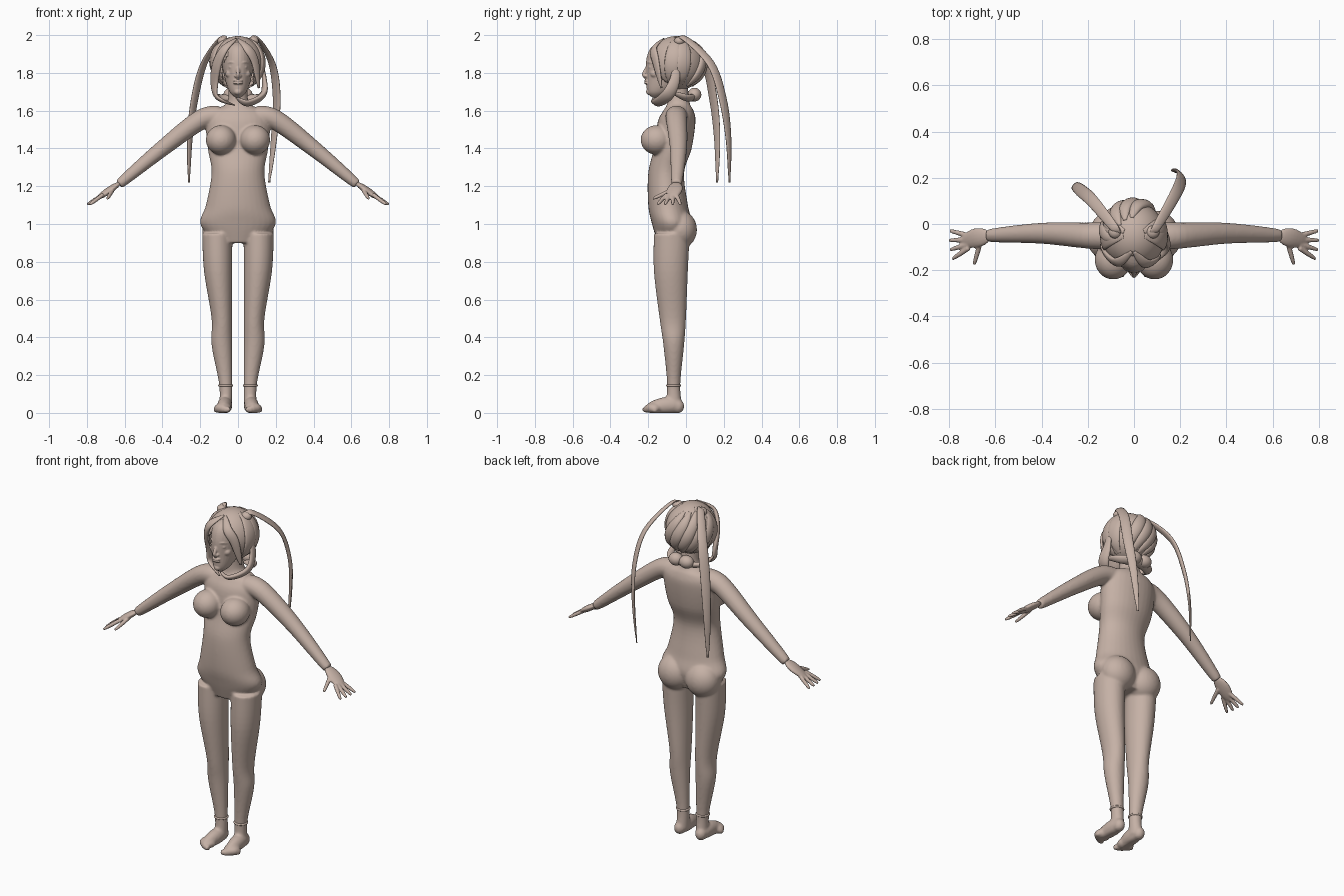
import bpy, bmesh, math
from mathutils import Vector, Matrix

if "Cube" in bpy.data.objects:
    bpy.data.objects.remove(bpy.data.objects["Cube"])

clay = bpy.data.materials.new("warm clay")
clay.use_nodes = True
clay.diffuse_color = (0.56, 0.44, 0.38, 1)
clay.node_tree.nodes["Principled BSDF"].inputs["Base Color"].default_value = clay.diffuse_color

SKULL = Vector((0, -.05, 1.85))
SKULL_RADII = Vector((.135, .145, .145))
SIDES = {"left": 1, "right": -1}


def upward(point):
    return Vector((0, 0, 1))


def forward(point):
    return Vector((0, -1, 0))


def from_skull(point):
    return point - SKULL


def leaf(t):
    """Profile that is full in the middle and thin at both ends."""
    return max(.1, math.sin(math.pi * t)) ** .6


def limb(t):
    return 1 - .55 * t * t


def finger(t):
    return 1 - .5 * t ** 4


def resample(rows, steps=6):
    """Smooth a list of number rows with a Catmull-Rom spline."""
    result = []
    last = len(rows) - 1
    for i in range(last):
        group = (rows[max(i - 1, 0)], rows[i], rows[i + 1], rows[min(i + 2, last)])
        for step in range(steps):
            t = step / steps
            result.append([q + (r - p) * t / 2 + (p - 2.5 * q + 2 * r - s / 2) * t ** 2
                           + (3 * q - p - 3 * r + s) / 2 * t ** 3 for p, q, r, s in zip(*group)])
    return result + [list(rows[-1])]


def loft(bm, rings, sides):
    """Skin a list of rings given as (centre, half axis, other half axis)."""
    angles = [math.tau * i / sides for i in range(sides)]
    loops = [[bm.verts.new(centre + u * math.cos(a) + v * math.sin(a)) for a in angles]
             for centre, u, v in rings]
    for lower, upper in zip(loops, loops[1:]):
        for i in range(sides):
            bm.faces.new((lower[i], lower[i - 1], upper[i - 1], upper[i]))
    bm.faces.new(loops[0])
    bm.faces.new(loops[-1])


def column(bm, rows, sides=32):
    """Upright form from rows of height, one side, other side, front, back."""
    rings = []
    for z, a, b, front, back in resample(rows):
        centre = Vector(((a + b) / 2, (front + back) / 2, z))
        rings.append((centre, Vector(((b - a) / 2, 0, 0)), Vector((0, (back - front) / 2, 0))))
    loft(bm, rings, sides)


def tube(bm, path, width, thickness, profile, outward=upward, sides=16):
    """Flattened form along a path, its thin direction facing outward."""
    points = [Vector(p) for p in resample(path)]
    last = len(points) - 1
    rings = []
    for i, point in enumerate(points):
        tangent = (points[min(i + 1, last)] - points[max(i - 1, 0)]).normalized()
        across = tangent.cross(outward(point)).normalized()
        size = profile(i / last)
        rings.append((point, across * width * size, across.cross(tangent) * thickness * size))
    loft(bm, rings, sides)


def ball(bm, centre, radii, segments=28):
    matrix = Matrix.Translation(centre) @ Matrix.Diagonal((*radii, 1))
    bmesh.ops.create_uvsphere(bm, u_segments=segments, v_segments=segments, radius=1, matrix=matrix)


def finish(name, bm, voxel=None, relax=0):
    """Store the mesh and optionally fuse its parts into one skin."""
    bmesh.ops.recalc_face_normals(bm, faces=bm.faces)
    mesh = bpy.data.meshes.new(name)
    bm.to_mesh(mesh)
    bm.free()
    mesh.materials.append(clay)
    mesh.shade_smooth()
    part = bpy.data.objects.new(name, mesh)
    bpy.context.collection.objects.link(part)
    if voxel:
        fuse = part.modifiers.new("fuse", 'REMESH')
        fuse.mode, fuse.voxel_size, fuse.use_smooth_shade = 'VOXEL', voxel, True
        soften = part.modifiers.new("soften", 'SMOOTH')
        soften.factor, soften.iterations = .5, relax
    return part


def mirrored(path, side):
    return [(side * x, y, z) for x, y, z in path]


# Body: torso, bust, hips, arms, legs and feet fused together
torso = [(.9, .12, -.15, 0), (1, .2, -.18, .03), (1.1, .17, -.2, .01), (1.27, .14, -.2, -.01),
         (1.4, .16, -.17, .03), (1.54, .17, -.15, .05), (1.6, .14, -.12, .04),
         (1.64, .06, -.1, .02), (1.74, .05, -.1, .01)]
leg = [(.95, .19, -.17, .02), (.75, .18, -.17, .01), (.5, .14, -.14, 0),
       (.36, .14, -.12, -.01), (.15, .1, -.1, -.03), (.03, .1, -.11, -.02)]
arm = [(.1, -.05, 1.57), (.2, -.05, 1.55), (.4, -.04, 1.4), (.63, -.05, 1.21)]
foot = [(.07, -.01, .03), (.07, -.1, .04), (.08, -.22, .02)]
bm = bmesh.new()
column(bm, [(z, -half, half, front, back) for z, half, front, back in torso])
for side in SIDES.values():
    column(bm, [(z, side * .03, side * outer, front, back) for z, outer, front, back in leg])
    tube(bm, mirrored(arm, side), .06, .057, limb, sides=24)
    tube(bm, mirrored(foot, side), .04, .045, leaf, sides=24)
    ball(bm, (side * .07, -.045, .035), (.032, .036, .038))         # heel
    ball(bm, (side * .08, -.17, .025), (.046, .045, .03))           # sole
    ball(bm, (side * .09, -.155, 1.445), (.08, .085, .078))         # breast
    ball(bm, (side * .09, -.03, .97), (.1, .088, .1))               # buttock
    for toe in range(5):
        ball(bm, (side * (.05 + .017 * toe), -.214 + .003 * toe ** 2, .018), (.011, .018, .018))
for vert in bm.verts:
    vert.co.z = max(vert.co.z, 0)
finish("body", bm, voxel=.007, relax=6)

# Hands: palm, four fanned fingers and a thumb
palm = [(.62, -.05, 1.22), (.68, -.06, 1.18), (.75, -.08, 1.13)]
bm = bmesh.new()
for side in SIDES.values():
    tube(bm, mirrored(palm, side), .042, .018, leaf)
    digits = [(Vector((.715, -.05 - .018 * i, 1.155)), .25 - .28 * i, .085, -.62) for i in range(4)]
    digits.append((Vector((.665, -.08, 1.178)), -1.3, .1, -.45))
    for base, angle, length, drop in digits:
        reach = Vector((math.cos(angle), math.sin(angle), drop)) * length
        tube(bm, mirrored([base, base + reach / 2, base + reach], side), .011, .011, finger)
finish("hands", bm, voxel=.005, relax=2)

# Ankle bands
for word, side in SIDES.items():
    bpy.ops.mesh.primitive_torus_add(location=(side * .065, -.066, .145),
                                     major_radius=.034, minor_radius=.006)
    band = bpy.context.object
    band.name = word + "_ankle_band"
    band.data.materials.append(clay)
    band.data.shade_smooth()

# Head with nose, eyes, cheeks, brows, lips and chin
skull = [(1.67, .015, -.18, -.14), (1.7, .045, -.205, -.08), (1.77, .07, -.21, .01),
         (1.87, .084, -.21, .06), (1.94, .07, -.18, .05), (1.98, .03, -.1, 0)]
nose = [(0, -.2, 1.84), (0, -.217, 1.81), (0, -.223, 1.79), (0, -.21, 1.777)]
brow = [(.01, -.207, 1.85), (.035, -.197, 1.857), (.06, -.168, 1.85)]
bm = bmesh.new()
column(bm, [(z, -half, half, front, back) for z, half, front, back in skull])
tube(bm, nose, .013, .012, lambda t: .6 + .4 * t, forward)
for side in SIDES.values():
    ball(bm, (side * .033, -.184, 1.83), (.017, .016, .008))
    ball(bm, (side * .014, -.212, 1.784), (.007, .01, .007))
    ball(bm, (side * .043, -.165, 1.795), (.024, .024, .022))
    tube(bm, mirrored(brow, side), .006, .004, leaf)
for height in (1.745, 1.757):
    ball(bm, (0, -.208, height), (.026, .014, .006))
ball(bm, (0, -.192, 1.7), (.022, .02, .018))
finish("head", bm, voxel=.004, relax=3)


# Hair cap, open around the face below a centre parting
def in_face(face):
    x, y, z = face.calc_center_median()
    return y < -.06 and z < 1.965 and abs(x) < min(.015 + (1.965 - z) * .6, .085)


bm = bmesh.new()
ball(bm, SKULL, SKULL_RADII, segments=72)
bmesh.ops.delete(bm, geom=[face for face in bm.faces if in_face(face)], context='FACES')
shell = finish("hair_cap", bm).modifiers.new("thickness", 'SOLIDIFY')
shell.thickness = .008


def on_head(azimuth, elevation):
    """Point on the hair cap; azimuth is measured from the back towards the left."""
    a, e = math.radians(azimuth), math.radians(elevation)
    way = Vector((math.sin(a) * math.cos(e), math.cos(a) * math.cos(e), math.sin(e)))
    return SKULL + way * SKULL_RADII


def lock(name, path, width, thickness):
    bm = bmesh.new()
    tube(bm, path, width, thickness, leaf, from_skull)
    finish(name, bm)


# Curtains beside the face and curls under the chin
lock("right_curtain", [(-.01, -.12, 1.98), (-.07, -.165, 1.93), (-.11, -.14, 1.85), (-.125, -.1, 1.75),
                       (-.11, -.1, 1.67), (-.02, -.15, 1.63)], .034, .015)
lock("left_curtain", [(0, -.12, 1.98), (.05, -.17, 1.93), (.09, -.16, 1.86), (.11, -.13, 1.72)],
     .027, .012)
lock("left_curl", [(.12, -.05, 1.88), (.14, -.06, 1.76), (.13, -.1, 1.68), (.05, -.16, 1.64),
                   (-.01, -.16, 1.67)], .034, .016)
lock("nape_curl", [(-.13, -.08, 1.7), (-.1, 0, 1.67), (0, .04, 1.67), (.1, 0, 1.67), (.13, -.08, 1.7)],
     .03, .018)

# Side strands and overlapping diagonal strands at the back
for word, side in SIDES.items():
    for azimuth in (75, 100):
        lock(word + "_side_strand", [on_head(side * (azimuth - e / 10), e) for e in range(-55, 75, 25)],
             .04, .012)
for strand in range(5):
    path = [on_head(48 - 24 * strand - 14 * step, 28 * step - 55) for step in range(5)]
    lock("back_strand", path, .034, .02)

# Knots at the nape and at the root of each tail
bm = bmesh.new()
for side in SIDES.values():
    ball(bm, (side * .035, .045, 1.685), (.042, .036, .036))
    ball(bm, (side * .08, -.035, 1.968), (.03, .028, .024))
finish("hair_knots", bm)

# Long ribbon-like tails
lock("right_tail", [(-.06, -.05, 1.96), (-.09, -.01, 1.985), (-.18, .1, 1.85), (-.23, .145, 1.66),
                    (-.255, .165, 1.45), (-.26, .165, 1.22)], .028, .011)
lock("left_tail", [(.07, -.05, 1.96), (.1, -.01, 1.985), (.18, .13, 1.85), (.205, .195, 1.66),
                   (.19, .225, 1.45), (.165, .23, 1.22)], .028, .011)
